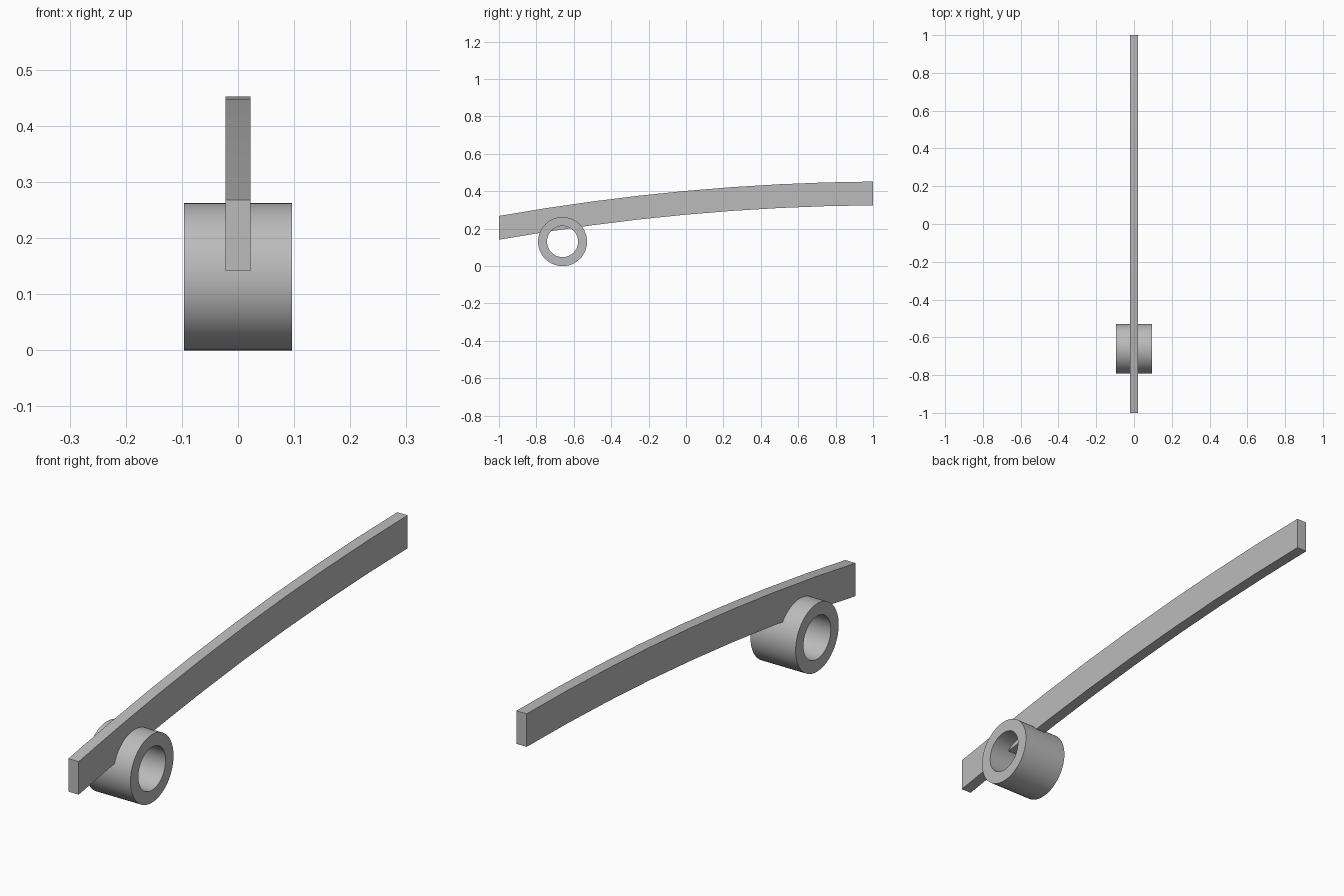
import bpy, bmesh, math

cube = bpy.data.objects.get("Cube")
if cube:
    bpy.data.objects.remove(cube, do_unlink=True)

grey = bpy.data.materials.new("plain grey")
grey.use_nodes = True
colour = (0.5, 0.5, 0.5, 1)
grey.diffuse_color = colour
grey.node_tree.nodes["Principled BSDF"].inputs["Base Color"].default_value = colour


def finish(name, bm):
    """Turn a bmesh into a named grey object."""
    bmesh.ops.recalc_face_normals(bm, faces=bm.faces)
    mesh = bpy.data.meshes.new(name)
    bm.to_mesh(mesh)
    bm.free()
    mesh.materials.append(grey)
    obj = bpy.data.objects.new(name, mesh)
    bpy.context.collection.objects.link(obj)
    return obj


def bridge(bm, loops):
    """Join neighbouring vertex loops with quads."""
    for a, b in zip(loops, loops[1:]):
        n = len(a)
        for i in range(n):
            j = (i + 1) % n
            bm.faces.new((a[i], a[j], b[j], b[i]))


# Curved bar: rectangular sections swept along a shallow arch
HALF_WIDTH, DEPTH, SEGMENTS = 0.022, 0.127, 8
bm = bmesh.new()
sections = []
for i in range(SEGMENTS + 1):
    y = -1 + 2 * i / SEGMENTS
    top = 0.402 + 0.092 * y - 0.042 * y * y
    corners = ((-1, 0), (1, 0), (1, 1), (-1, 1))
    sections.append([bm.verts.new((HALF_WIDTH * sx, y, top - DEPTH * d))
                     for sx, d in corners])
bridge(bm, sections)
bm.faces.new(sections[0])
bm.faces.new(sections[-1])
finish("curved_bar", bm)

# Hollow sleeve across the bar, its axis along x
OUTER, INNER, HALF_LENGTH, SIDES = 0.131, 0.083, 0.096, 64
bm = bmesh.new()
rings = []
for radius, side in ((OUTER, -1), (OUTER, 1), (INNER, 1), (INNER, -1)):
    rings.append([bm.verts.new((HALF_LENGTH * side,
                                -0.66 + radius * math.cos(math.tau * k / SIDES),
                                OUTER + radius * math.sin(math.tau * k / SIDES)))
                  for k in range(SIDES)])
bridge(bm, rings + rings[:1])
sleeve = finish("sleeve", bm)

# Smooth the round walls and keep the rims sharp
bpy.ops.object.select_all(action="DESELECT")
sleeve.select_set(True)
bpy.context.view_layer.objects.active = sleeve
bpy.ops.object.shade_smooth_by_angle(angle=math.radians(30))
